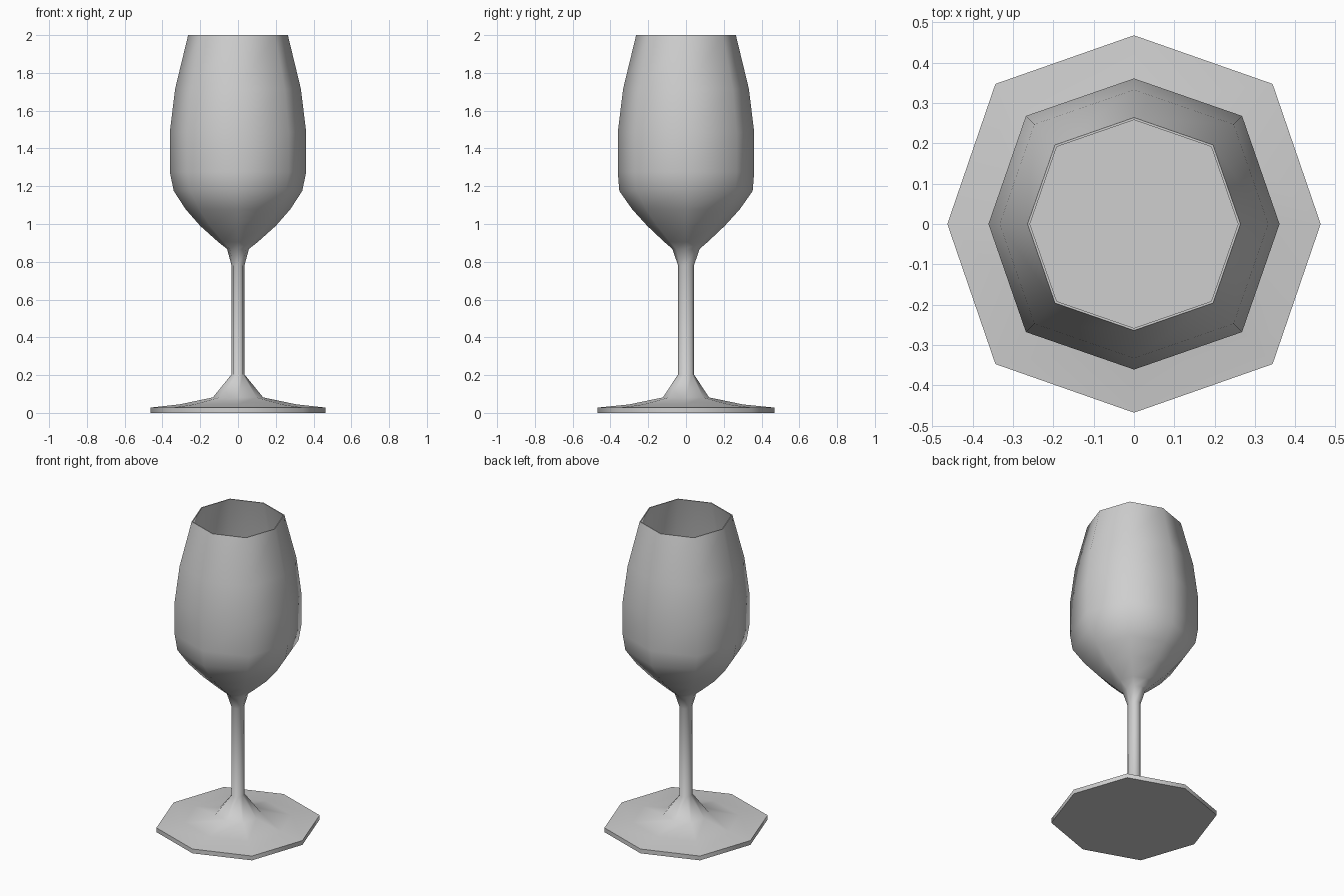
import bpy, bmesh, math

if "Cube" in bpy.data.objects:
    bpy.data.objects.remove(bpy.data.objects["Cube"], do_unlink=True)

SIDES = 8
WALL = 0.006
DRINK_Z = 1.27

grey = bpy.data.materials.new("plain grey")
grey.use_nodes = True
grey.diffuse_color = (0.62, 0.62, 0.62, 1)
grey.node_tree.nodes["Principled BSDF"].inputs["Base Color"].default_value = grey.diffuse_color


def lathe(name, profile, smooth_angle=50):
    """Skin eight-sided rings given as (z, x radius, y radius) and cap both ends."""
    bm = bmesh.new()
    rings = []
    for z, rx, ry in profile:
        ring = []
        for i in range(SIDES):
            a = i * math.tau / SIDES
            k = 1.05 if i % 2 else 1.0      # diagonal corners stand out a little
            ring.append(bm.verts.new((rx * k * math.cos(a), ry * k * math.sin(a), z)))
        rings.append(ring)
    for low, high in zip(rings, rings[1:]):
        for i in range(SIDES):
            j = (i + 1) % SIDES
            bm.faces.new((low[i], low[j], high[j], high[i]))
    bm.faces.new(rings[0][::-1])
    bm.faces.new(rings[-1])
    bmesh.ops.recalc_face_normals(bm, faces=bm.faces)
    mesh = bpy.data.meshes.new(name)
    bm.to_mesh(mesh)
    bm.free()
    mesh.materials.append(grey)
    obj = bpy.data.objects.new(name, mesh)
    bpy.context.collection.objects.link(obj)
    bpy.ops.object.select_all(action="DESELECT")
    obj.select_set(True)
    bpy.context.view_layer.objects.active = obj
    bpy.ops.object.shade_smooth_by_angle(angle=math.radians(smooth_angle))
    return obj


# Foot and stem rings, bottom to top
foot_and_stem = [
    (0.0, 0.463, 0.468), (0.028, 0.463, 0.468), (0.045, 0.31, 0.3),
    (0.082, 0.133, 0.122), (0.204, 0.034, 0.042), (0.78, 0.034, 0.042),
]

# Bowl rings, bottom to rim
bowl = [
    (0.868, 0.058, 0.072), (0.905, 0.105, 0.115), (0.99, 0.2, 0.205),
    (1.078, 0.277, 0.285), (1.175, 0.34, 0.353), (1.275, 0.361, 0.361),
    (1.486, 0.361, 0.361), (1.715, 0.333, 0.333), (2.0, 0.264, 0.264),
]

# Inside of the bowl, rim to bottom
lining = [(z, rx - WALL, ry - WALL) for z, rx, ry in reversed(bowl[1:])]

lathe("wine_glass", foot_and_stem + bowl + lining, 65)

# Flat surface of the drink inside the bowl
lathe("drink_surface", [(DRINK_Z - 0.005, 0.355, 0.355), (DRINK_Z, 0.355, 0.355)], 30)
